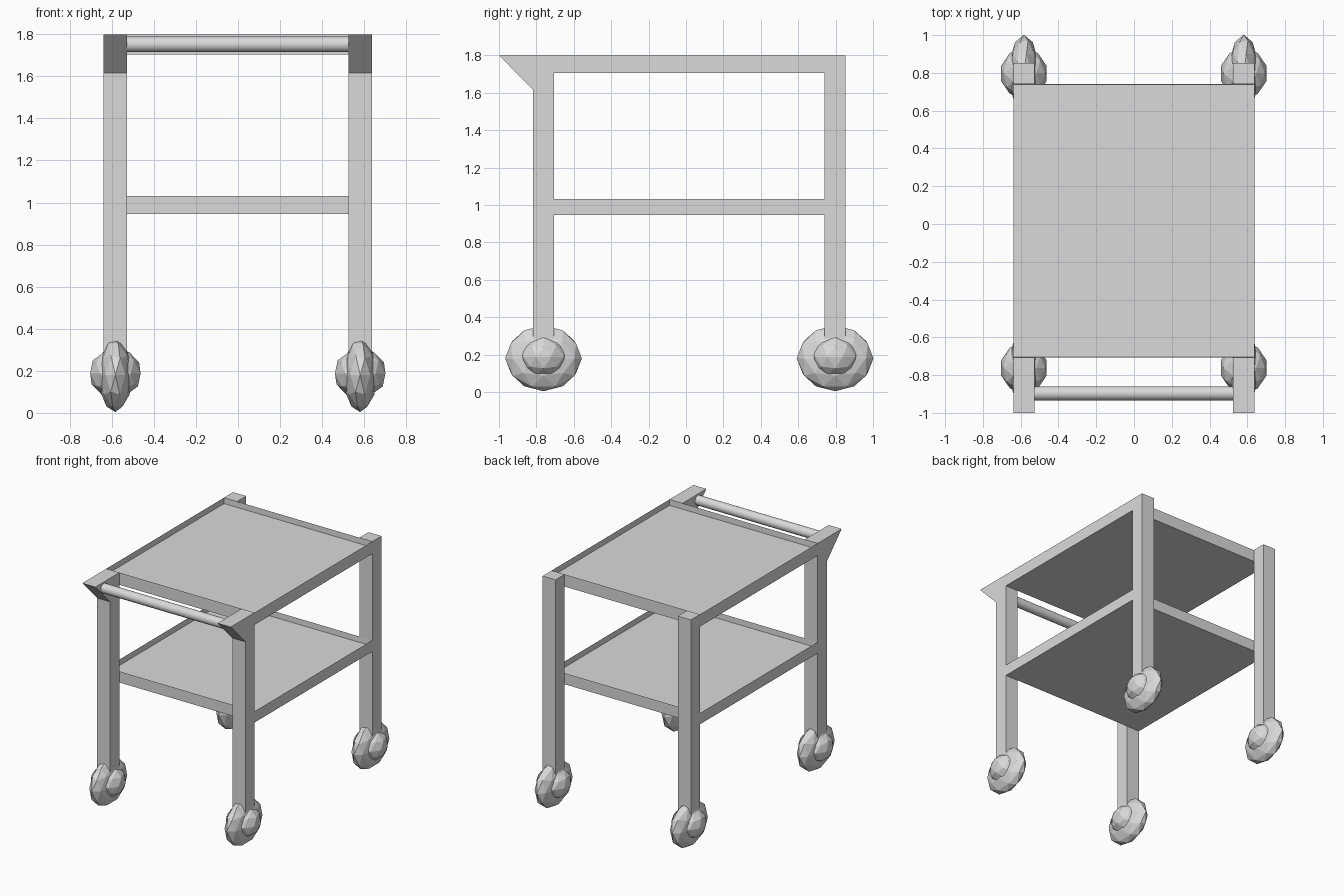
import bpy
import bmesh
from math import radians
from mathutils import Matrix, Vector

old = bpy.data.objects.get("Cube")
if old:
    bpy.data.objects.remove(old, do_unlink=True)

grey = bpy.data.materials.new("light_grey")
grey.use_nodes = True
grey.diffuse_color = (0.7, 0.7, 0.7, 1)
grey.node_tree.nodes["Principled BSDF"].inputs["Base Color"].default_value = (0.7, 0.7, 0.7, 1)

# Shared layout
XS = {"right": -0.583, "left": 0.581}
FRONT_Y, BACK_Y = -0.762, 0.797
HALF = 0.056
TOP = 1.8
X0, X1 = XS["right"] - HALF, XS["left"] + HALF


def finish(bm, name):
    mesh = bpy.data.meshes.new(name)
    bm.to_mesh(mesh)
    bm.free()
    mesh.materials.append(grey)
    obj = bpy.data.objects.new(name, mesh)
    bpy.context.collection.objects.link(obj)
    return obj


def box(name, lo, hi, recess=0):
    lo, hi = Vector(lo), Vector(hi)
    bm = bmesh.new()
    bmesh.ops.create_cube(bm, size=1, matrix=Matrix.Translation((lo + hi) / 2)
                          @ Matrix.Diagonal((hi - lo).to_4d()))
    if recess:
        # Sink the top face to leave a thin raised rim
        bm.normal_update()
        lid = [f for f in bm.faces if f.normal.z > 0.9]
        bmesh.ops.inset_region(bm, faces=lid, thickness=0.002)
        bmesh.ops.translate(bm, vec=(0, 0, -recess), verts=lid[0].verts)
    return finish(bm, name)


def ellipsoid(bm, centre, radii):
    bmesh.ops.create_icosphere(bm, subdivisions=2, radius=1,
                               matrix=Matrix.Translation(centre)
                               @ Matrix.Diagonal((*radii, 1)))


def bracket(name, x):
    # Triangular handle support meeting the front of the leg
    back = FRONT_Y - HALF
    profile = [(-1.0, TOP), (back, 1.615), (back, TOP)]
    bm = bmesh.new()
    face = bm.faces.new([bm.verts.new((x - HALF, y, z)) for y, z in profile])
    extruded = bmesh.ops.extrude_face_region(bm, geom=[face])["geom"]
    bmesh.ops.translate(bm, vec=(2 * HALF, 0, 0),
                        verts=[v for v in extruded if isinstance(v, bmesh.types.BMVert)])
    bmesh.ops.recalc_face_normals(bm, faces=bm.faces)
    return finish(bm, name)


# Legs and faceted wheels with bulging hubs
for side, x in XS.items():
    for end, y in (("front", FRONT_Y), ("back", BACK_Y)):
        box(f"{end}_{side}_leg", (x - HALF, y - HALF, 0.25), (x + HALF, y + HALF, TOP))
        bm = bmesh.new()
        ellipsoid(bm, (x, y, 0.18), (0.08, 0.205, 0.176))
        ellipsoid(bm, (x, y, 0.188), (0.126, 0.134, 0.118))
        finish(bm, f"{end}_{side}_wheel")
    bracket(f"{side}_handle_bracket", x)

# Shallow trays with thin rims
for name, low, high in (("top_tray", 1.705, TOP), ("lower_tray", 0.945, 1.032)):
    box(name, (X0, FRONT_Y + HALF, low), (X1, BACK_Y - HALF, high), recess=0.045)

# Round push handle
bm = bmesh.new()
length = XS["left"] - XS["right"] - HALF
bmesh.ops.create_cone(bm, cap_ends=True, segments=32, radius1=0.037, radius2=0.037, depth=length,
                      matrix=Matrix.Translation(((X0 + X1) / 2, -0.897, 1.752))
                      @ Matrix.Rotation(radians(90), 4, "Y"))
handle = finish(bm, "push_handle")
bpy.context.view_layer.objects.active = handle
handle.select_set(True)
bpy.ops.object.shade_smooth_by_angle(angle=radians(40))
